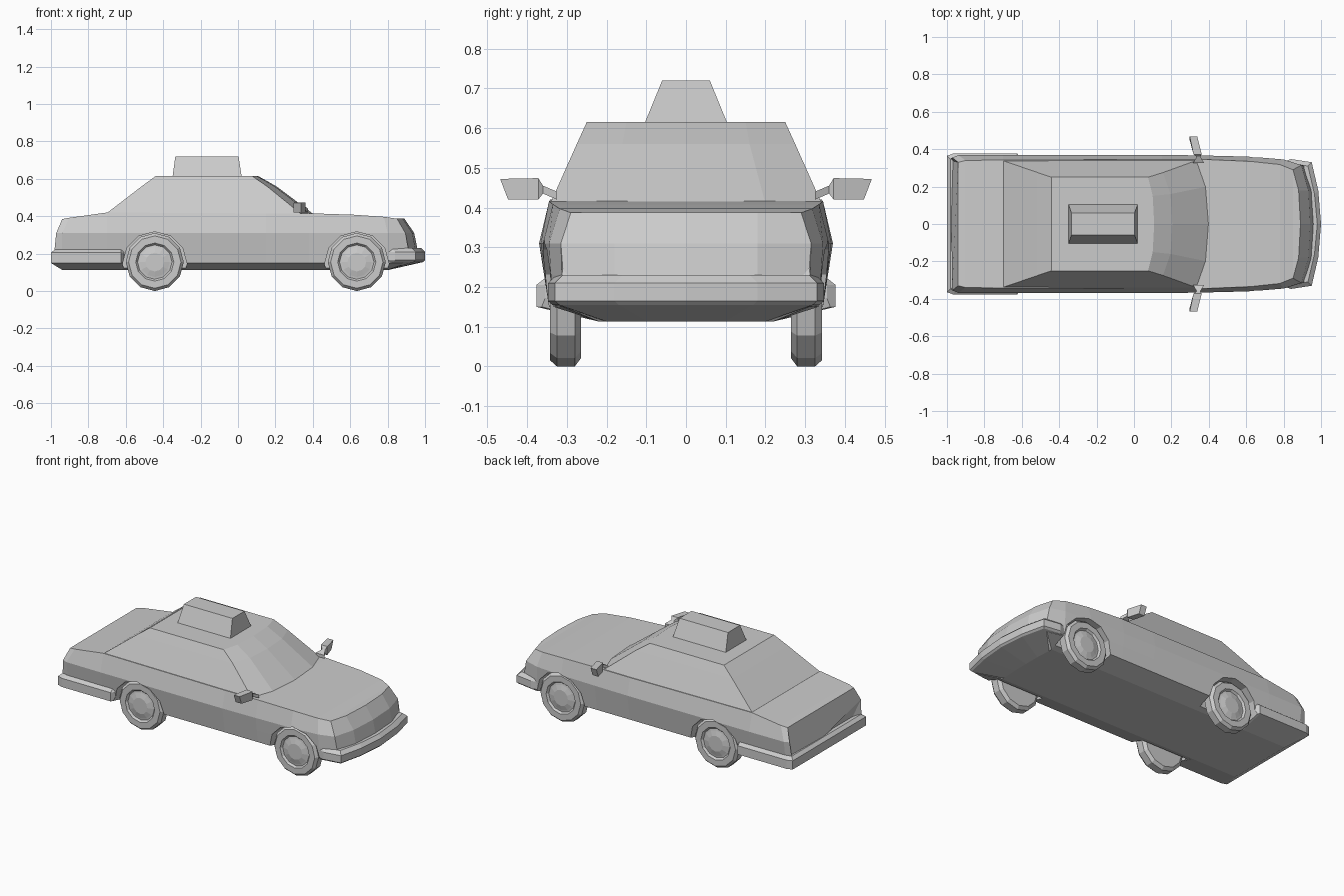
import bpy, math
from mathutils import Matrix

if "Cube" in bpy.data.objects:
    bpy.data.objects.remove(bpy.data.objects["Cube"], do_unlink=True)

grey = bpy.data.materials.new("plain_grey")
grey.use_nodes = True
GREY = (0.6, 0.6, 0.6, 1)
grey.diffuse_color = GREY
for node in grey.node_tree.nodes:
    if node.type == 'BSDF_PRINCIPLED':
        node.inputs["Base Color"].default_value = GREY


def loft(name, rings):
    """Skin a list of equal-length closed rings and cap both ends."""
    n = len(rings[0])
    verts = [p for ring in rings for p in ring]
    faces = [tuple(range(n)), tuple(range((len(rings) - 1) * n, len(rings) * n))]
    for r in range(len(rings) - 1):
        for i in range(n):
            j = (i + 1) % n
            faces.append((r * n + i, r * n + j, (r + 1) * n + j, (r + 1) * n + i))
    mesh = bpy.data.meshes.new(name)
    mesh.from_pydata(verts, [], faces)
    mesh.materials.append(grey)
    obj = bpy.data.objects.new(name, mesh)
    bpy.context.collection.objects.link(obj)
    bpy.context.view_layer.objects.active = obj
    obj.select_set(True)
    bpy.ops.object.mode_set(mode='EDIT')
    bpy.ops.mesh.select_all(action='SELECT')
    bpy.ops.mesh.normals_make_consistent(inside=False)
    bpy.ops.object.mode_set(mode='OBJECT')
    obj.select_set(False)
    return obj


def stack(name, levels):
    """Loft upwards from half plans (x, y), mirrored across y = 0."""
    rings = []
    for z, half in levels:
        ring = [(x, y, z) for x, y in half]
        ring += [(x, -y, z) for x, y in reversed(half) if y > 0]
        rings.append(ring)
    return loft(name, rings)


def lathe(name, x, z, profile, sides=12):
    """Turn (radius, y) points about a sideways axle."""
    angles = [2 * math.pi * i / sides for i in range(sides)]
    return loft(name, [[(x + r * math.cos(a), y, z + r * math.sin(a)) for a in angles]
                       for r, y in profile])


# Body shell: x at sill, belt, shoulder; half widths; shoulder height
stations = [
    (-.98, -.972, -.94, .34, .355, .33, .385),
    (-.94, -.94, -.90, .345, .368, .34, .392),
    (-.70, -.70, -.70, .345, .37, .342, .42),
    (.15, .15, .15, .345, .37, .345, .415),
    (.38, .38, .38, .345, .366, .345, .416),
    (.62, .62, .62, .345, .36, .335, .408),
    (.80, .80, .78, .335, .345, .318, .397),
    (.91, .895, .85, .31, .315, .29, .387),
]
rings = []
for xs, xm, xt, ys, ym, yt, zt in stations:
    xf = max(-.94, min(.80, xs))
    half = [(xf, .22, .113), (xs, ys, .15), (xs, (ys + ym) / 2, .23), (xm, ym, .31), (xt, yt, zt)]
    rings.append(half + [(x, -y, z) for x, y, z in reversed(half)])
body = loft("body", rings)

# Wheels and arch cut-outs
for axle, x in (("rear", -.445), ("front", .635)):
    for side, s in (("left", 1), ("right", -1)):
        lathe(f"{axle}_{side}_wheel", x, .155,
              [(r, s * y) for r, y in ((.135, .265), (.155, .28), (.155, .325), (.14, .342),
                                       (.102, .342), (.092, .33), (.08, .332), (.05, .34))])
        cutter = lathe(f"{axle}_{side}_arch_cutter", x, .145, [(.172, s * .255), (.172, s * .5)])
        cutter.hide_render = True
        cutter.hide_viewport = True
        cut = body.modifiers.new("arch", 'BOOLEAN')
        cut.operation = 'DIFFERENCE'
        cut.solver = 'EXACT'
        cut.object = cutter

# Bowed nose
stack("nose", [
    (.19, [(.80, .28), (.91, .312), (.955, .18), (.967, 0)]),
    (.31, [(.80, .28), (.895, .315), (.932, .18), (.942, 0)]),
    (.387, [(.80, .25), (.85, .29), (.88, .18), (.89, 0)]),
])

# Cabin
stack("cabin", [
    (.41, [(-.71, 0), (-.71, .342), (.34, .342), (.39, .2), (.405, 0)]),
    (.56, [(-.515, 0), (-.515, .275), (.155, .275), (.195, .16), (.205, 0)]),
    (.615, [(-.44, 0), (-.44, .25), (.075, .25), (.10, .15), (.108, 0)]),
])

# Roof sign
stack("roof_sign", [(.61, [(-.35, .105), (.02, .105)]), (.72, [(-.335, .06), (.003, .06)])])

# Bumpers
front_plan = [(.785, .33), (.84, .347), (.95, .33), (.985, .18), (1, 0)]
stack("front_bumper", [
    (.113, [(.785, .2), (.79, .2), (.80, .2), (.805, .1), (.805, 0)]),
    (.155, [(x - .01, y - .01) if y > .01 else (x - .01, 0) for x, y in front_plan]),
    (.165, front_plan),
    (.21, front_plan),
    (.23, [(x - .02, y - .02) if y > .02 else (x - .02, 0) for x, y in front_plan]),
])
rear_plan = [(-.61, .355), (-.625, .377), (-.965, .377), (-1, .365), (-1, 0)]
stack("rear_bumper", [
    (.113, [(-.62, .22), (-.63, .22), (-.93, .22), (-.94, .22), (-.94, 0)]),
    (.15, rear_plan),
    (.205, rear_plan),
    (.222, [(-.61, .34), (-.625, .355), (-.955, .355), (-.98, .345), (-.98, 0)]),
]).data.update()

# The bumper ends keep the wheel openings clear
for name, axle in (("rear_bumper", "rear"), ("front_bumper", "front")):
    for side in ("left", "right"):
        cut = bpy.data.objects[name].modifiers.new("arch", 'BOOLEAN')
        cut.operation = 'DIFFERENCE'
        cut.solver = 'EXACT'
        cut.object = bpy.data.objects[f"{axle}_{side}_arch_cutter"]

# Door mirrors: thin arm widening to an angled housing
for side, s in (("left", 1), ("right", -1)):
    rings = []
    for x, y, w, low, high in ((.345, .325, .03, .42, .44), (.345, .36, .01, .435, .455),
                               (.34, .372, .022, .42, .474), (.318, .468, .02, .42, .472)):
        out = .02 if y > .46 else 0
        rings.append([(x - w, s * (y - out), low), (x + w, s * (y - out), low),
                      (x + w, s * y, high), (x - w, s * y, high)])
    loft(f"{side}_mirror", rings)
